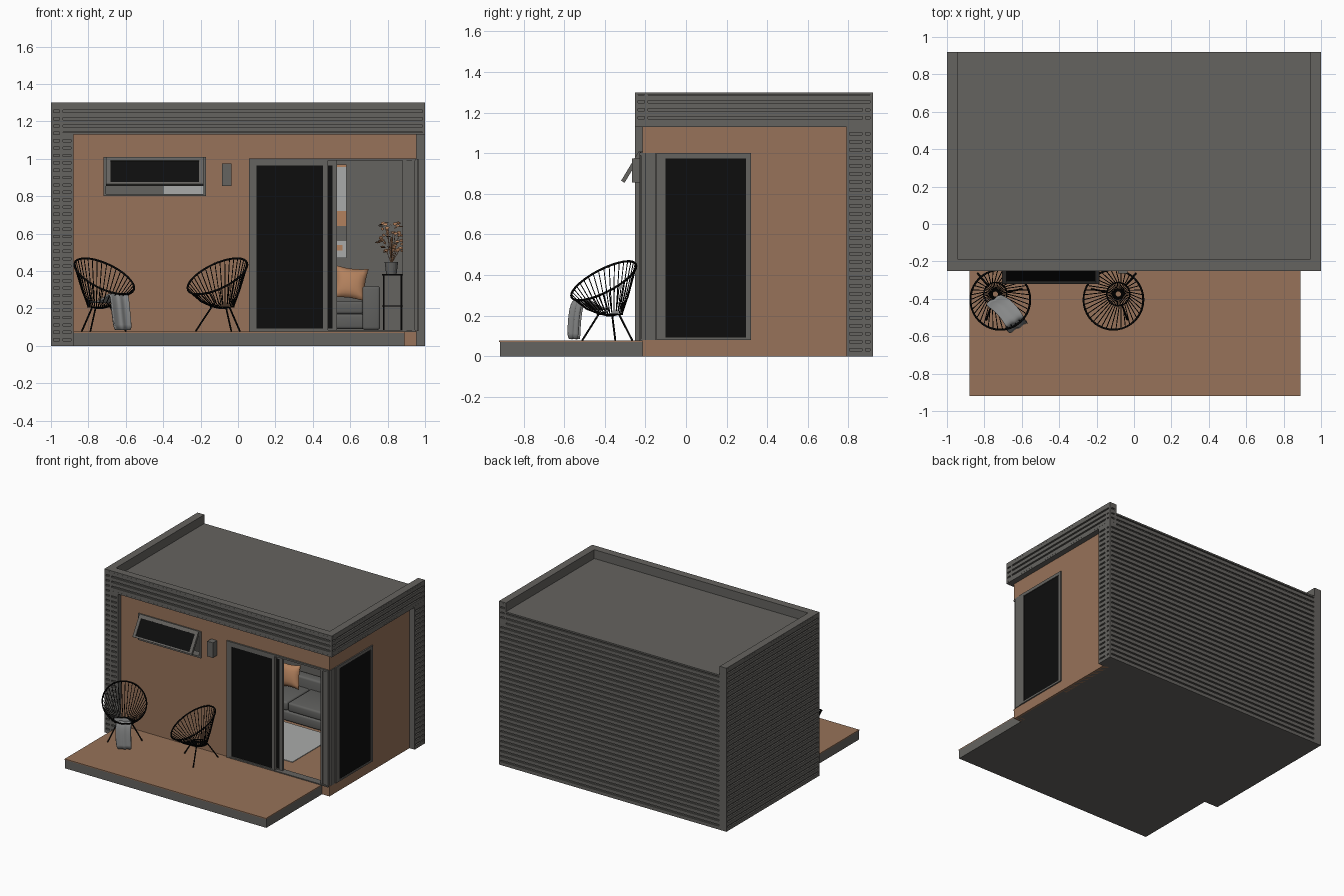
import bpy, bmesh, math, random
from mathutils import Vector, Matrix

random.seed(4)
scene = bpy.context.scene
if "Cube" in bpy.data.objects:
    bpy.data.objects.remove(bpy.data.objects["Cube"])


def material(name, r, g, b):
    m = bpy.data.materials.new(name)
    m.use_nodes = True
    m.diffuse_color = (r, g, b, 1)
    m.node_tree.nodes["Principled BSDF"].inputs["Base Color"].default_value = (r, g, b, 1)
    return m


GREY = material("cladding grey", .13, .125, .115)
WOOD = material("warm wood", .31, .17, .10)
GLASS = material("dark glass", .004, .004, .004)
BLACK = material("black metal", .002, .002, .002)
SOFA = material("sofa grey", .12, .12, .115)
PALE = material("pale cloth", .40, .41, .40)
THROW = material("throw grey", .24, .245, .245)
RUST = material("rust orange", .45, .22, .11)


def finish(name, bm, mat):
    bmesh.ops.recalc_face_normals(bm, faces=bm.faces)
    me = bpy.data.meshes.new(name)
    bm.to_mesh(me)
    bm.free()
    me.materials.append(mat)
    ob = bpy.data.objects.new(name, me)
    scene.collection.objects.link(ob)
    return ob


def boxes(name, mat, *ranges, bevel=0):
    """Each range is x0, x1, y0, y1, z0, z1."""
    bm = bmesh.new()
    for x0, x1, y0, y1, z0, z1 in ranges:
        mid = Vector((x0 + x1, y0 + y1, z0 + z1)) / 2
        size = Matrix.Diagonal((x1 - x0, y1 - y0, z1 - z0, 1))
        bmesh.ops.create_cube(bm, size=1, matrix=Matrix.Translation(mid) @ size)
    ob = finish(name, bm, mat)
    if bevel:
        mod = ob.modifiers.new("soft edges", "BEVEL")
        mod.width, mod.segments = bevel, 3
        for p in ob.data.polygons:
            p.use_smooth = True
    return ob


def tubes(name, mat, radius, paths, closed=False):
    cu = bpy.data.curves.new(name, "CURVE")
    cu.dimensions, cu.bevel_depth, cu.bevel_resolution = "3D", radius, 1
    for path in paths:
        sp = cu.splines.new("POLY")
        sp.points.add(len(path) - 1)
        for p, co in zip(sp.points, path):
            p.co = (*co, 1)
        sp.use_cyclic_u = closed
    cu.materials.append(mat)
    ob = bpy.data.objects.new(name, cu)
    scene.collection.objects.link(ob)
    return ob


PITCH, SLAT, DEPTH = 1.3 / 33, .027, .012


def cladding(name, x0, x1, y0, y1, z0, z1, faces):
    """Recessed core with corner posts and horizontal slats on the chosen faces."""
    d = DEPTH
    core = [x0 + d * ("L" in faces), x1 - d * ("R" in faces),
            y0 + d * ("F" in faces), y1 - d * ("B" in faces), z0, z1]
    parts = [core]
    bands = [(z0, z0 + .012), (z1 - .012, z1)]
    for i in range(34):
        a, b = max(i * PITCH, z0), min(i * PITCH + SLAT, z1)
        if b - a > .004:
            bands.append((a, b))
    for a, b in bands:
        parts.append((x0, x1, y0, y1, a, b))
    for xa in (x0, x1 - .014):
        for ya in (y0, y1 - .014):
            parts.append((xa, xa + .014, ya, ya + .014, z0, z1))
    return boxes(name, GREY, *parts)


# Clad shell: left wall, back wall, corner piers, parapet bands and roof
cladding("left_wall", -1, -.94, -.25, .92, 0, 1.3, "LF")
cladding("front_left_pier", -.95, -.88, -.25, -.19, 0, 1.13, "F")
cladding("back_wall", -.95, 1, .87, .92, 0, 1.23, "BR")
cladding("back_right_pier", .94, 1, .79, .88, 0, 1.13, "R")
cladding("front_parapet", -.95, 1, -.25, -.19, 1.13, 1.3, "FR")
cladding("right_parapet", .94, 1, -.2, .92, 1.13, 1.3, "RB")
boxes("roof", GREY, (-.95, .95, -.2, .91, 1.13, 1.23))

# Floor, deck and their grey plinths
boxes("floor_slab", GREY, (-.95, .94, -.2, .88, 0, .07))
boxes("floor_boards", WOOD, (-.94, .93, -.21, .87, .07, .077))
boxes("deck_base", GREY, (-.88, .89, -.915, -.2, 0, .07))
boxes("deck_boards", WOOD, (-.88, .89, -.92, -.21, .07, .077))

# Wooden walls with openings for window and doors
boxes("front_wall", WOOD,
      (-.89, -.72, -.215, -.17, .07, 1.13), (-.72, -.17, -.215, -.17, .07, .8),
      (-.72, -.17, -.215, -.17, 1.01, 1.13), (-.17, .06, -.215, -.17, .07, 1.13),
      (.06, .955, -.215, -.17, 1, 1.13), (.89, .955, -.215, -.17, 0, .08))
boxes("right_wall", WOOD,
      (.91, .955, .32, .8, 0, 1.13), (.91, .955, -.215, .32, 1, 1.13),
      (.91, .955, -.215, .32, 0, .08))


def framed_panel(name, u0, u1, z0, z1, v0, v1, edge, side=False):
    """Glass pane in a four-piece frame, along x or (side) along y."""
    def place(a, b, c, d, e, f):
        return (c, d, a, b, e, f) if side else (a, b, c, d, e, f)
    frame = boxes(name + "_frame", GREY,
                  place(u0, u0 + edge, v0, v1, z0, z1),
                  place(u1 - edge, u1, v0, v1, z0, z1),
                  place(u0 + edge, u1 - edge, v0, v1, z0, z0 + edge * .5),
                  place(u0 + edge, u1 - edge, v0, v1, z1 - edge, z1))
    inset = (v1 - v0) * .3
    glass = boxes(name + "_glass", GLASS,
                  place(u0 + edge, u1 - edge, v0 + inset, v1 - inset, z0 + edge * .5, z1 - edge))
    return frame, glass


# Sliding doors and corner glazing
framed_panel("front_door", .075, .48, .08, .99, -.225, -.205, .025)
framed_panel("sliding_door", .12, .53, .08, .99, -.2, -.18, .025)
framed_panel("side_door", -.125, .32, .08, 1, .945, .965, .025, True)
boxes("door_surround", GREY,
      (.06, .08, -.228, -.17, .077, 1), (.06, .95, -.228, -.17, .99, 1.003),
      (.06, .95, -.228, -.17, .075, .084))
boxes("corner_posts", GREY,
      (.88, .9, -.222, -.17, .08, 1), (.9, .93, -.215, -.17, .08, 1),
      (.93, .945, -.222, -.17, .08, 1), (.92, .96, -.2, -.15, .08, 1),
      (.92, .965, -.145, -.12, .08, 1), (.92, .952, -.15, -.14, .08, 1))

# Top-hung window, tilted open
boxes("window_surround", GREY,
      (-.72, -.705, -.225, -.16, .8, 1.01), (-.185, -.17, -.225, -.16, .8, 1.01),
      (-.72, -.17, -.225, -.16, .8, .813), (-.72, -.17, -.225, -.16, .997, 1.01))
tilt = (Matrix.Translation((0, -.215, 1)) @ Matrix.Rotation(math.radians(-31), 4, "X"))
for part in framed_panel("window_sash", -.705, -.185, -.17, 0, -.02, 0, .024):
    part.matrix_world = tilt
boxes("wall_lamp", GREY, (-.085, -.035, -.265, -.215, .855, .975))


# Woven garden chairs
def chair(name, cx, cy, facing):
    fwd = Vector((facing * .65, -.76, 0))
    hub = Vector((cx, cy, .2)) - fwd * .04

    def rim(t):
        p = Vector((math.cos(t), math.sin(t), 0)) * .16
        return Vector((cx, cy, .372)) + p - Vector((0, 0, .6 * p.dot(fwd)))

    def circle(t, r, z):
        return hub + Vector((math.cos(t) * r, math.sin(t) * r, z))

    def turn(n):
        return [math.tau * i / n for i in range(n)]

    tubes(name + "_rim", BLACK, .0055, [[rim(t) for t in turn(40)]], True)
    tubes(name + "_hub", BLACK, .004, [[circle(t, r, z) for t in turn(20)]
                                       for r, z in ((.062, .008), (.018, 0))], True)
    cords = []
    for t in turn(38):
        low = circle(t, .062, .01)
        cords.append([rim(t), rim(t).lerp(low, .55) + Vector((0, 0, -.012)), low, circle(t, .018, 0)])
    tubes(name + "_cords", BLACK, .0024, cords)
    back = math.atan2(-fwd.y, -fwd.x)
    legs = []
    for k in range(3):
        t = back + k * math.tau / 3
        legs.append([circle(t, .06, .005), circle(t, .145, -.122)])
    tubes(name + "_legs", BLACK, .0048, legs)


chair("left_chair", -.715, -.405, 1)
chair("right_chair", -.11, -.405, -1)

# Blanket hanging over the front of the left chair
path = [Vector(p) for p in ((-.75, -.40, .24), (-.70, -.43, .235), (-.65, -.49, .28),
                            (-.632, -.53, .285), (-.625, -.548, .2), (-.612, -.552, .085))]
across = Vector((.85, .5, 0)) * .055
bm = bmesh.new()
rows = []
for p in path:
    rows.append([bm.verts.new(p + across * s + Vector((0, -.008 * math.cos(7 * s), 0)))
                 for s in (-1, -.67, -.33, 0, .33, .67, 1)])
for a, b in zip(rows, rows[1:]):
    for i in range(6):
        bm.faces.new((a[i], a[i + 1], b[i + 1], b[i]))
throw = finish("throw_blanket", bm, THROW)
throw.modifiers.new("smooth", "SUBSURF").levels = 2
throw.modifiers.new("thick", "SOLIDIFY").thickness = .01
for p in throw.data.polygons:
    p.use_smooth = True

# Sofa, rug and cushions
boxes("sofa", SOFA, (-.5, .68, .5, .86, .09, .17), (-.5, .08, .5, .8, .17, .24),
      (.085, .67, .5, .8, .17, .24), (-.5, .68, .78, .865, .15, .32),
      (.665, .76, .48, .865, .085, .32), (-.6, -.5, .48, .865, .085, .32), bevel=.015)
boxes("rug", PALE, (-.35, .5, -.03, .5, .077, .082))


def cushion(name, loc, size, roll):
    bm = bmesh.new()
    bmesh.ops.create_cube(bm, size=2)
    bmesh.ops.subdivide_edges(bm, edges=bm.edges[:], cuts=7, use_grid_fill=True)
    for v in bm.verts:
        x, y, z = v.co
        pinch = 1 - .1 * ((1 - x * x) + (1 - z * z)) * max(abs(x), abs(z))
        v.co = (x * pinch, y * (.04 + .33 * math.sqrt((1 - x * x) * (1 - z * z))), z * pinch)
    ob = finish(name, bm, RUST)
    ob.matrix_world = (Matrix.Translation(loc) @ Matrix.Rotation(.25, 4, "X").inverted()
                       @ Matrix.Rotation(roll, 4, "Y") @ Matrix.Scale(size, 4))
    for p in ob.data.polygons:
        p.use_smooth = True


for i, (x, roll) in enumerate(((-.22, .1), (-.05, -.08), (.6, .12))):
    cushion(f"cushion_{i + 1}", (x, .72, .335), .088, roll)

# Wall pictures with simple painted shapes
for i, (x0, x1) in enumerate(((-.4, -.08), (.26, .58))):
    boxes(f"picture_{i + 1}", PALE, (x0, x1, .86, .87, .47, .97))
    boxes(f"picture_shapes_{i + 1}", RUST, (x0 + .1, x1, .856, .86, .64, .72),
          (x0 + .15, x1 - .02, .856, .86, .51, .54), (x0 + .2, x1, .856, .86, .955, .97))
    boxes(f"picture_band_{i + 1}", GREY, (x0, x1, .857, .86, .56, .64))

# Side table with potted plant
bars = [(x, x + .008, y, y + .008, .077, .38) for x in (.775, .87) for y in (.68, .78)]
boxes("side_table", BLACK, *bars, (.77, .88, .675, .79, .375, .383), (.77, .88, .675, .79, .21, .216))
bm = bmesh.new()
bmesh.ops.create_cone(bm, cap_ends=True, segments=20, radius1=.028, radius2=.036, depth=.065,
                      matrix=Matrix.Translation((.82, .73, .415)))
finish("plant_pot", bm, SOFA)
bm = bmesh.new()
stems = []
for i in range(70):
    t, h = random.uniform(0, math.tau), random.uniform(.05, .22)
    r = random.uniform(.01, .07)
    tip = Vector((.815 + r * math.cos(t), .73 + r * math.sin(t), .445 + h))
    turn = Matrix.Rotation(t, 4, "Z") @ Matrix.Rotation(random.uniform(-1, 1), 4, "X")
    bmesh.ops.create_circle(bm, cap_ends=True, segments=6, radius=.015,
                            matrix=Matrix.Translation(tip) @ turn @ Matrix.Rotation(1.2, 4, "X")
                            @ Matrix.Diagonal((1, .6, 1, 1)))
    if i % 6 == 0:
        stems.append([(.82, .73, .44), tip])
finish("plant_leaves", bm, RUST)
tubes("plant_stems", RUST, .002, stems)
